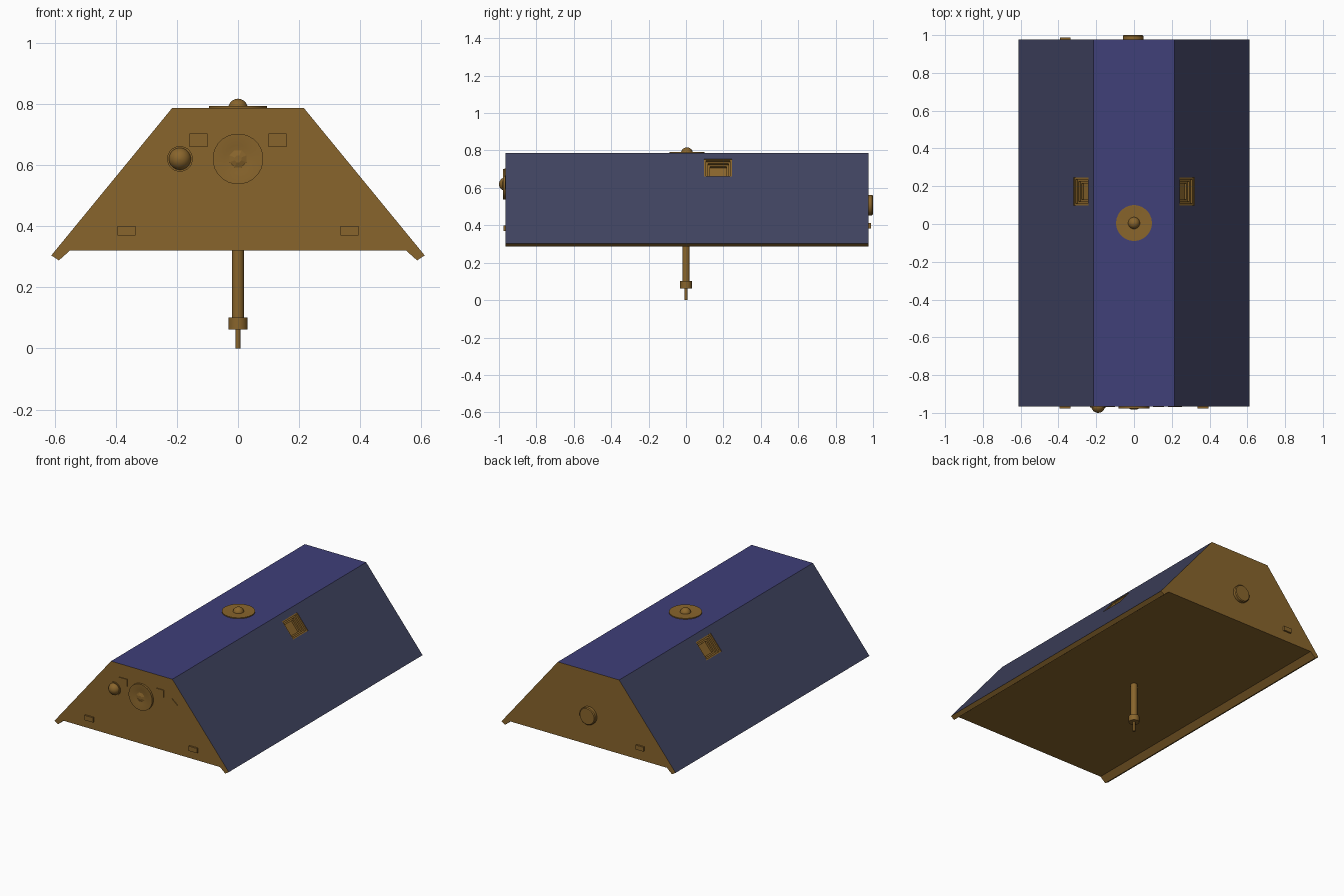
import bpy, bmesh
from math import cos, sin, pi, radians, sqrt
from mathutils import Vector, Matrix

if "Cube" in bpy.data.objects:
    bpy.data.objects.remove(bpy.data.objects["Cube"])


def material(name, rgb):
    m = bpy.data.materials.new(name)
    m.diffuse_color = (*rgb, 1)
    m.use_nodes = True
    m.node_tree.nodes["Principled BSDF"].inputs["Base Color"].default_value = m.diffuse_color
    return m


BROWN = material("bronze_foil", (0.25, 0.13, 0.025))
BLUE = material("blue_cells", (0.05, 0.05, 0.19))
SLATE = material("slate_cells", (0.05, 0.055, 0.115))
FRONT, BACK = -0.965, 0.977


def make(name, verts, faces, mats=(BROWN,)):
    me = bpy.data.meshes.new(name)
    me.from_pydata(verts, [], faces)
    bm = bmesh.new()
    bm.from_mesh(me)
    bmesh.ops.recalc_face_normals(bm, faces=bm.faces)
    bm.to_mesh(me)
    bm.free()
    for m in mats:
        me.materials.append(m)
    ob = bpy.data.objects.new(name, me)
    bpy.context.collection.objects.link(ob)
    return ob


def lathe(name, profile, loc, axis=(0, 0, 1), segs=24, scale=(1, 1), smooth=True, mats=(BROWN,)):
    """Revolve (radius, height) pairs about an axis, closing both ends."""
    rot = Vector(axis).to_track_quat('Z', 'Y').to_matrix()
    verts, faces = [], []
    for r, h in profile:
        for k in range(segs):
            a = 2 * pi * (k + 0.5) / segs
            verts.append(rot @ Vector((r * cos(a) * scale[0], r * sin(a) * scale[1], h)) + Vector(loc))
    for i in range(len(profile) - 1):
        for k in range(segs):
            n = (k + 1) % segs
            faces.append((i * segs + k, i * segs + n, (i + 1) * segs + n, (i + 1) * segs + k))
    faces.append(tuple(range(segs)))
    faces.append(tuple(range(len(verts) - segs, len(verts))))
    ob = make(name, verts, faces, mats)
    if smooth:
        bpy.context.view_layer.objects.active = ob
        ob.select_set(True)
        bpy.ops.object.shade_smooth_by_angle(angle=radians(35))
        ob.select_set(False)
    return ob


def box(name, x, z, w, h, y0, y1, turn=0):
    bm = bmesh.new()
    bmesh.ops.create_cube(bm, size=1)
    bm.transform(Matrix.Translation((x, (y0 + y1) / 2, z)) @ Matrix.Rotation(turn, 4, 'Y')
                 @ Matrix.Diagonal((w, abs(y1 - y0), h, 1)))
    me = bpy.data.meshes.new(name)
    bm.to_mesh(me)
    bm.free()
    me.materials.append(BROWN)
    bpy.context.collection.objects.link(bpy.data.objects.new(name, me))


def dome(r, base, n=6):
    return [(max(r * cos(t * pi / 2 / n), 0.0005), base + r * sin(t * pi / 2 / n)) for t in range(n + 1)]


# Main body: trapezoid section with drooping side lips
half = [(0.215, 0.787), (0.611, 0.304), (0.586, 0.288), (0.55, 0.32)]
section = half + [(-x, z) for x, z in reversed(half)]
n = len(section)
verts = [(x, y, z) for y in (FRONT, BACK) for x, z in section]
faces = [(i, (i + 1) % n, n + (i + 1) % n, n + i) for i in range(n)]
faces += [tuple(range(n)), tuple(range(n, 2 * n))]
body = make("body", verts, faces, (BROWN, BLUE, SLATE))
body.data.polygons[n - 1].material_index = 1
for i in (0, n - 2):
    body.data.polygons[i].material_index = 2

# Stepped sensor recesses in both sloping sides
steps = [(1, 0.02), (1, -0.005), (0.86, -0.005), (0.86, -0.018), (0.72, -0.018),
         (0.72, -0.031), (0.58, -0.031), (0.58, -0.044)]
for s in (-1, 1):
    cutter = lathe("recess_cutter", steps, (s * 0.28, 0.172, 0.7077), (s * 0.774, 0, 0.634), 4,
                   (0.15 / sqrt(2), 0.123 / sqrt(2)), False, (BROWN, BLUE, SLATE))
    cutter.hide_render = True
    mod = body.modifiers.new("recess", 'BOOLEAN')
    mod.operation, mod.solver, mod.object = 'DIFFERENCE', 'EXACT', cutter
    bpy.context.view_layer.objects.active = body
    bpy.ops.object.modifier_apply(modifier=mod.name)
    bpy.data.objects.remove(cutter)

# Front instruments
lathe("front_dish", [(0.083, -0.005), (0.083, 0.013), (0.076, 0.013), (0.045, 0.009), (0.02, 0.006)],
      (0, FRONT, 0.62), (0, -1, 0))
lathe("front_dish_feed", [(0.016, 0.003), (0.03, 0.012), (0.012, 0.018)],
      (0, FRONT, 0.62), (0, -1, 0), 8, smooth=False)
lathe("front_sensor_collar", [(0.042, -0.005), (0.042, 0.006)], (-0.19, FRONT, 0.62), (0, -1, 0))
lathe("front_sensor_ball", dome(0.037, -0.002), (-0.19, FRONT, 0.62), (0, -1, 0))
for s, side in ((-1, "left"), (1, "right")):
    box("front_plate_" + side, s * 0.129, 0.681, 0.058, 0.044, FRONT + 0.01, FRONT - 0.005)
    box("front_block_" + side, s * 0.365, 0.385, 0.06, 0.03, FRONT + 0.01, FRONT - 0.011)
box("front_tilted_plate", 0.216, 0.628, 0.05, 0.055, FRONT + 0.01, FRONT - 0.004, radians(40))

# Back instruments
lathe("back_disc", [(0.055, -0.005), (0.055, 0.018), (0.05, 0.023)], (-0.005, BACK, 0.508), (0, 1, 0))
box("back_block", -0.365, 0.398, 0.055, 0.028, BACK - 0.01, BACK + 0.011)

# Roof dish with domed centre
lathe("roof_dish", [(0.095, -0.004), (0.095, 0.006), (0.085, 0.006), (0.036, 0.003)], (0, 0.005, 0.787), segs=32)
lathe("roof_dome", dome(0.032, -0.002), (0, 0.005, 0.787))

# Mast hanging under the floor
lathe("mast", [(0.02, 0.08), (0.02, 0.325)], (0, 0, 0), segs=16)
lathe("mast_collar", [(0.032, 0.062), (0.032, 0.101)], (0, 0, 0), segs=16)
lathe("mast_tip", [(0.008, 0), (0.008, 0.07)], (0, 0, 0), segs=12)
